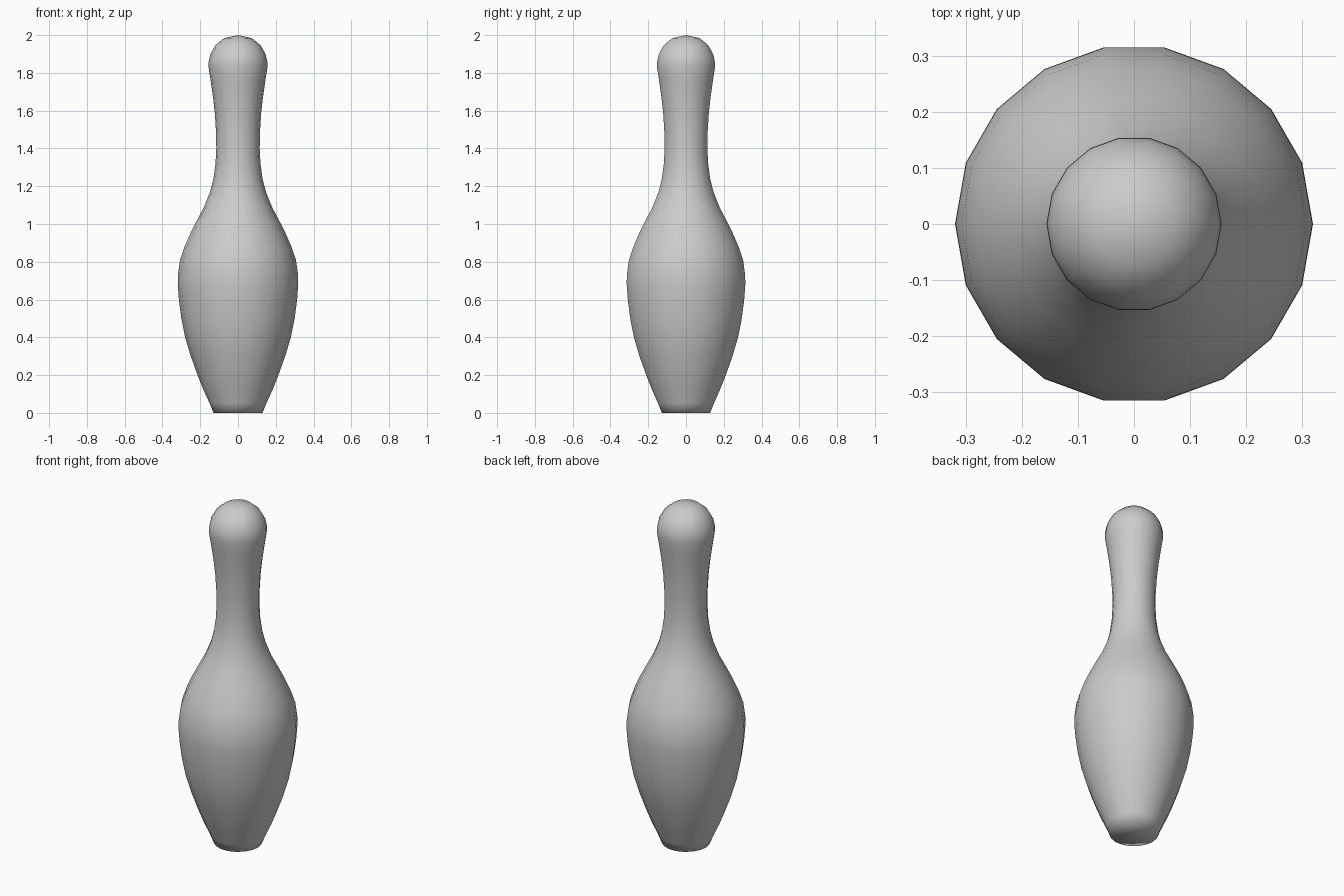
import bpy, bmesh, math

if "Cube" in bpy.data.objects:
    bpy.data.objects.remove(bpy.data.objects["Cube"])

SIDES = 18

# Silhouette as (radius, height), base to crown
PROFILE = [
    (0.130, 0.00), (0.150, 0.05), (0.184, 0.125), (0.214, 0.20), (0.250, 0.30),
    (0.280, 0.40), (0.300, 0.50), (0.313, 0.60), (0.319, 0.68), (0.318, 0.73),
    (0.307, 0.81), (0.283, 0.88), (0.252, 0.95), (0.222, 1.01), (0.180, 1.09),
    (0.148, 1.17), (0.130, 1.24), (0.119, 1.32), (0.115, 1.40), (0.116, 1.48),
    (0.122, 1.58), (0.132, 1.67), (0.145, 1.76), (0.156, 1.83), (0.155, 1.86),
    (0.146, 1.90), (0.119, 1.947), (0.074, 1.984),
]

bm = bmesh.new()

# Rings stacked along the silhouette
rings = []
for r, z in PROFILE:
    rings.append([bm.verts.new((r * math.cos(2 * math.pi * i / SIDES),
                                r * math.sin(2 * math.pi * i / SIDES), z))
                  for i in range(SIDES)])
for low, high in zip(rings, rings[1:]):
    for i in range(SIDES):
        j = (i + 1) % SIDES
        bm.faces.new((low[i], low[j], high[j], high[i]))

# Rounded crown and flat base
crown = bm.verts.new((0, 0, 2.0))
for i in range(SIDES):
    bm.faces.new((rings[-1][i], rings[-1][(i + 1) % SIDES], crown))
bm.faces.new(rings[0][::-1])

for f in bm.faces:
    f.smooth = True
mesh = bpy.data.meshes.new("bowling_pin")
bm.to_mesh(mesh)
bm.free()
pin = bpy.data.objects.new("bowling_pin", mesh)
bpy.context.collection.objects.link(pin)
